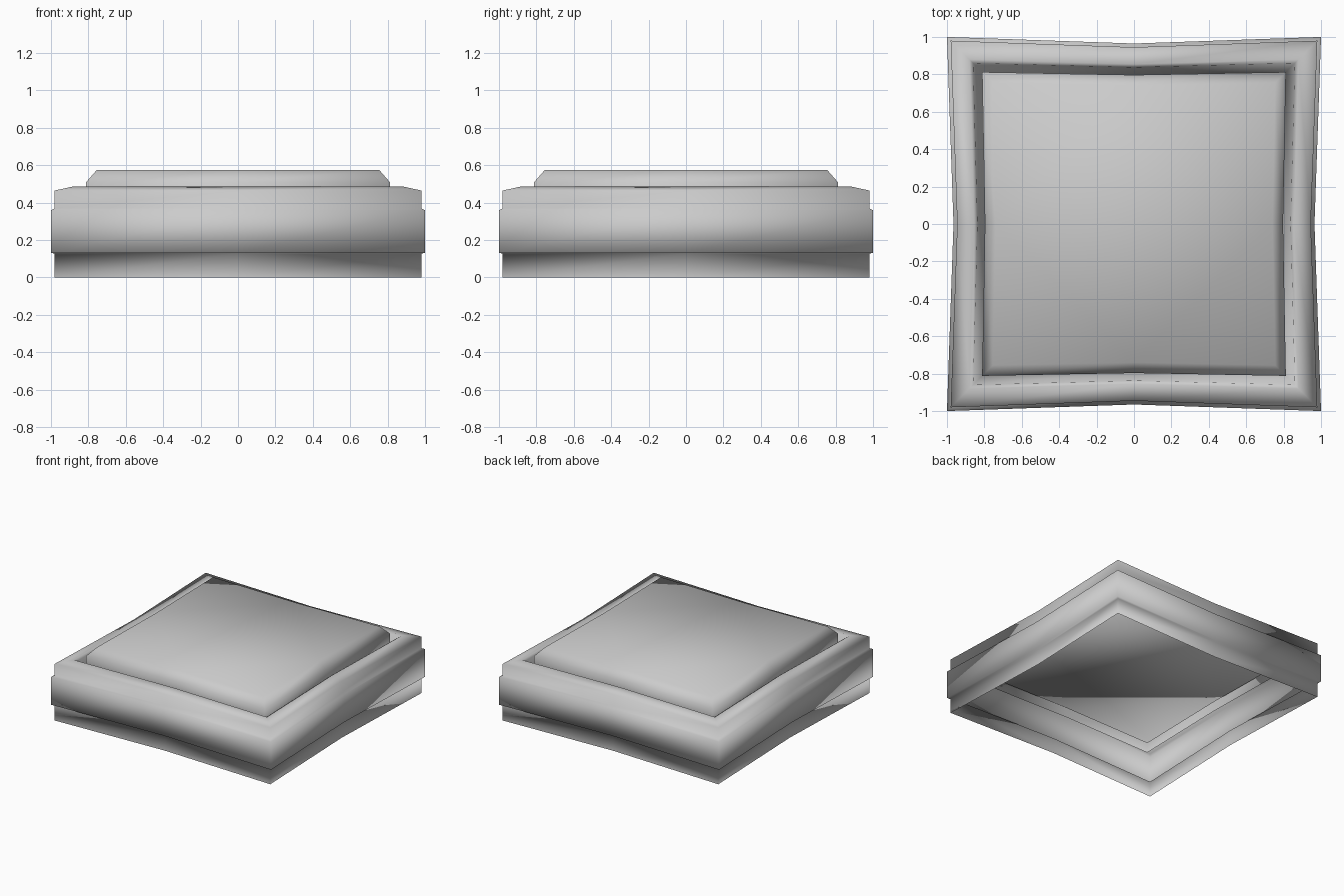
import bpy, bmesh, math

if "Cube" in bpy.data.objects:
    bpy.data.objects.remove(bpy.data.objects["Cube"])

# Ring profiles: (corner half-width, mid-side half-width, height)
frame_profile = [
    (0.98, 0.945, 0.00),
    (0.98, 0.945, 0.128),   # lower skirt
    (1.00, 0.965, 0.132),
    (1.00, 0.965, 0.36),    # projecting middle band
    (0.98, 0.945, 0.37),
    (0.98, 0.945, 0.465),   # upper band
    (0.88, 0.855, 0.487),   # sloping rim
    (0.86, 0.837, 0.475),
    (0.805, 0.788, 0.24),   # inner wall down to its lip
]
panel_profile = [
    (0.812, 0.797, 0.328),  # flat underside
    (0.812, 0.797, 0.51),   # panel side
    (0.755, 0.74, 0.575),   # bevel to the flat top
]


def pinched_square(corner, mid, z):
    """Square ring whose sides bend inward at the middle."""
    pts = []
    for k in range(4):
        a = k * math.pi / 2
        c, s = math.cos(a), math.sin(a)
        for x, y in ((mid, 0), (corner, corner)):
            pts.append((x * c - y * s, x * s + y * c, z))
    return pts


def build(name, rows, capped):
    """Skin the rings as a smooth shell, closing both ends if capped."""
    bm = bmesh.new()
    rings = [[bm.verts.new(p) for p in pinched_square(*r)] for r in rows]
    for low, high in zip(rings, rings[1:]):
        for i in range(8):
            j = (i + 1) % 8
            bm.faces.new((low[i], low[j], high[j], high[i]))
    if capped:
        bm.faces.new(rings[-1])
        bm.faces.new(rings[0][::-1])
    for f in bm.faces:
        f.smooth = True
    mesh = bpy.data.meshes.new(name)
    bm.to_mesh(mesh)
    bm.free()
    obj = bpy.data.objects.new(name, mesh)
    bpy.context.collection.objects.link(obj)
    return obj


# Outer frame and the slab set into it
build("outer_frame", frame_profile, False)
build("raised_panel", panel_profile, True)
